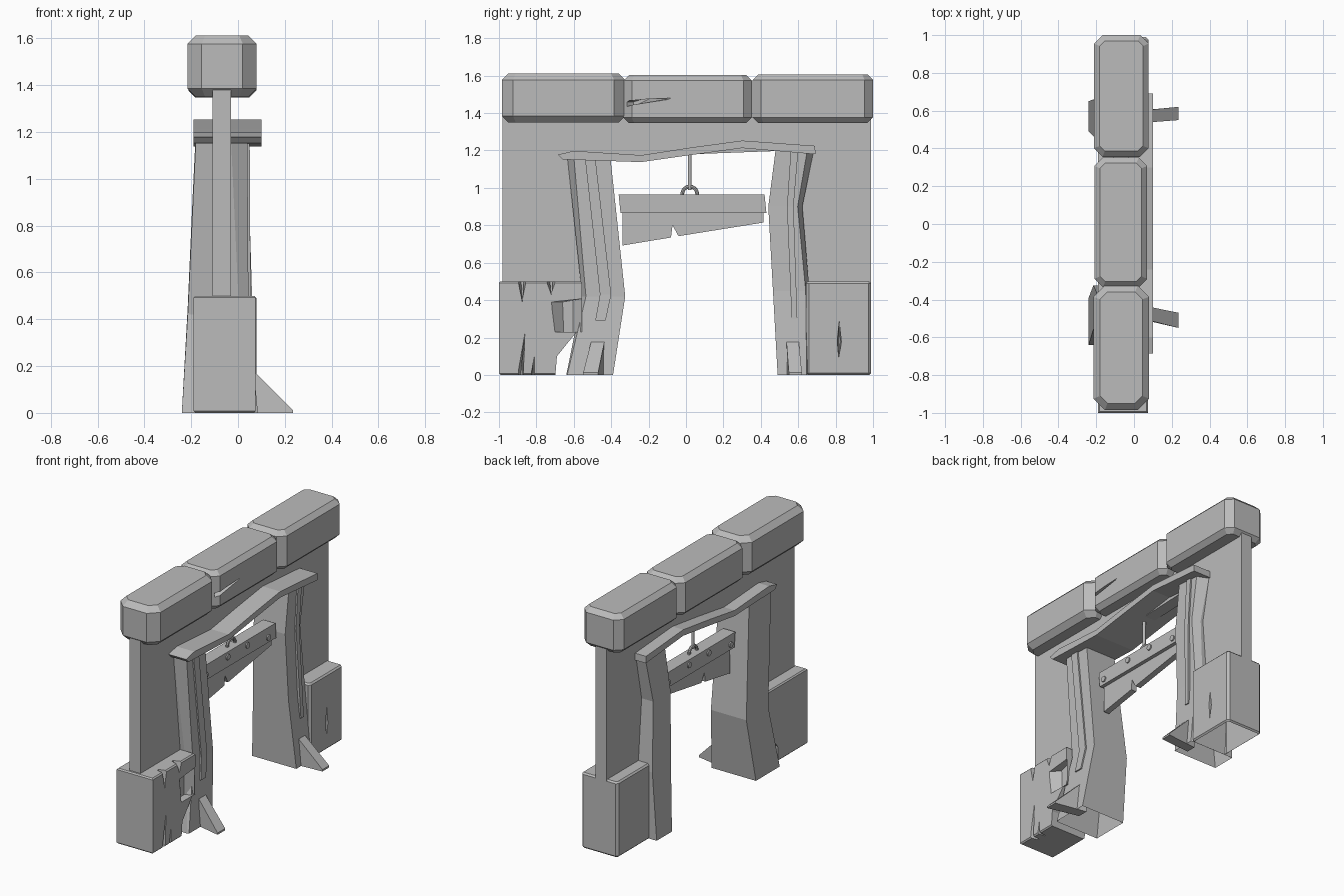
import bpy, bmesh
from mathutils import Matrix, Vector

cube = bpy.data.objects.get("Cube")
if cube:
    bpy.data.objects.remove(cube)

stone = bpy.data.materials.new("stone_grey")
stone.use_nodes = True
GREY = (0.5, 0.5, 0.5, 1)
stone.diffuse_color = GREY
stone.node_tree.nodes["Principled BSDF"].inputs["Base Color"].default_value = GREY


def finish(bm, name, open_bottom=False):
    bmesh.ops.recalc_face_normals(bm, faces=bm.faces)
    if open_bottom:
        bmesh.ops.delete(bm, geom=[f for f in bm.faces if f.normal.z < -0.9
                                   and f.calc_center_median().z < 0.02], context='FACES')
    mesh = bpy.data.meshes.new(name)
    bm.to_mesh(mesh)
    bm.free()
    mesh.materials.append(stone)
    obj = bpy.data.objects.new(name, mesh)
    bpy.context.collection.objects.link(obj)
    return obj


def loft(name, rings, open_bottom=False):
    """Skin equal-length rings of points, capped at both ends."""
    bm = bmesh.new()
    loops = [[bm.verts.new(p) for p in ring] for ring in rings]
    n = len(loops[0])
    for a, b in zip(loops, loops[1:]):
        for i in range(n):
            j = (i + 1) % n
            bm.faces.new((a[i], a[j], b[j], b[i]))
    bm.faces.new(loops[0])
    bm.faces.new(loops[-1])
    return finish(bm, name, open_bottom)


def prism(name, outline, x0, x1):
    """Extrude a (y, z) outline along x."""
    return loft(name, [[(x, y, z) for y, z in outline] for x in (x0, x1)])


def block(name, lo, hi, upright=0.0, rim=0.02):
    """Box with chamfered upright edges, then a chamfered rim."""
    bm = bmesh.new()
    bmesh.ops.create_cube(bm, size=1)
    lo, hi = Vector(lo), Vector(hi)
    for v in bm.verts:
        v.co = Vector(lo[i] + (v.co[i] + 0.5) * (hi[i] - lo[i]) for i in range(3))
    if upright:
        edges = [e for e in bm.edges if abs(e.verts[0].co.z - e.verts[1].co.z) > 0.1]
        bmesh.ops.bevel(bm, geom=edges, offset=upright, segments=1, affect='EDGES')
    edges = [e for e in bm.edges if abs(e.verts[0].co.z - e.verts[1].co.z) < 0.001]
    bmesh.ops.bevel(bm, geom=edges, offset=rim, segments=1, affect='EDGES')
    return finish(bm, name)


def carve(obj, cutters, open_bottom=False):
    """Subtract cutters, then bake the result into the mesh."""
    for c in cutters:
        mod = obj.modifiers.new("cut", 'BOOLEAN')
        mod.operation, mod.solver, mod.object = 'DIFFERENCE', 'EXACT', c
    graph = bpy.context.evaluated_depsgraph_get()
    mesh = bpy.data.meshes.new_from_object(obj.evaluated_get(graph))
    obj.modifiers.clear()
    obj.data = mesh
    for c in cutters:
        bpy.data.objects.remove(c)
    if open_bottom:
        bm = bmesh.new()
        bm.from_mesh(mesh)
        bmesh.ops.delete(bm, geom=[f for f in bm.faces if f.normal.z < -0.9
                                   and f.calc_center_median().z < 0.01], context='FACES')
        bm.to_mesh(mesh)
        bm.free()


def crack(outline, surface):
    """Wedge that narrows with depth behind the +x surface."""
    cy = sum(p[0] for p in outline) / len(outline)
    deep = [(surface - 0.05, cy + (y - cy) * 0.3, z) for y, z in outline]
    cutter = loft("crack_cutter", [deep, [(surface + 0.01, y, z) for y, z in outline]])
    cutter.hide_render = True
    return cutter


def cylinder(name, p0, p1, radius, sides=12):
    bm = bmesh.new()
    p0, p1 = Vector(p0), Vector(p1)
    d = p1 - p0
    spin = d.to_track_quat('Z', 'Y').to_matrix().to_4x4()
    bmesh.ops.create_cone(bm, cap_ends=True, segments=sides, radius1=radius, radius2=radius,
                          depth=d.length, matrix=Matrix.Translation((p0 + p1) / 2) @ spin)
    return finish(bm, name)


# Wall around the doorway
prism("wall", [(-0.98, 0.4), (-0.98, 1.38), (0.99, 1.38), (0.99, 0.4), (0.6, 0.4),
               (0.56, 1.2), (-0.5, 1.16), (-0.46, 0.4)], -0.11, -0.03)

# Coping stones along the top
block("coping_front", (-0.215, -0.985, 1.35), (0.08, -0.325, 1.612), 0.06, 0.035)
middle = block("coping_middle", (-0.21, -0.335, 1.347), (0.07, 0.352, 1.603), 0.045, 0.03)
block("coping_back", (-0.212, 0.356, 1.347), (0.078, 1.0, 1.607), 0.045, 0.03)
carve(middle, [crack([(-0.36, 1.435), (-0.06, 1.48), (-0.2, 1.475), (-0.36, 1.46)], 0.07)])

# Base stones with cracks
base = block("base_front", (-0.19, -1.0, 0), (0.075, -0.555, 0.5), 0.0, 0.008)
chips = [[(-0.9, 0.51), (-0.85, 0.51), (-0.875, 0.39)],
         [(-0.9, -0.01), (-0.87, -0.01), (-0.86, 0.22)],
         [(-0.75, 0.51), (-0.69, 0.51), (-0.72, 0.43)],
         [(-0.83, -0.01), (-0.81, -0.01), (-0.81, 0.1)],
         [(-0.73, 0.39), (-0.54, 0.41), (-0.54, 0.23), (-0.71, 0.23)]]
# Lower inner corner is broken away next to the post
corner = prism("corner_cutter", [(-0.5, 0.23), (-0.585, 0.23), (-0.69, 0.1),
                                 (-0.7, -0.02), (-0.5, -0.02)], -0.3, 0.2)
corner.hide_render = True
carve(base, [crack(c, 0.075) for c in chips] + [corner])
rear = block("base_back", (-0.19, 0.642, 0), (0.078, 0.99, 0.5), 0.015, 0.01)
carve(rear, [crack([(0.815, 0.09), (0.832, 0.18), (0.82, 0.29), (0.808, 0.18)], 0.078)], True)


# Bent posts: rows of z, outer y, inner y, back x, face x, chamfer
def post(name, rows):
    rings = []
    for z, outer, inner, x0, x1, c in rows:
        s = 1 if inner > outer else -1
        rings.append([(x0, outer, z), (x0, inner, z), (x1, inner, z),
                      (x1, outer + s * c, z), (x1 - 2 * c, outer, z)])
    loft(name, rings, open_bottom=True)


post("post_front", [(0, -0.64, -0.39, -0.24, 0.085, 0.005),
                    (0.42, -0.555, -0.325, -0.215, 0.045, 0.02),
                    (1.17, -0.635, -0.405, -0.18, 0.04, 0.035)])
post("post_back", [(0, 0.65, 0.49, -0.24, 0.085, 0.005),
                   (0.45, 0.66, 0.465, -0.215, 0.045, 0.02),
                   (0.9, 0.622, 0.44, -0.195, 0.038, 0.025),
                   (1.21, 0.685, 0.48, -0.18, 0.04, 0.035)])


# Raised strips on the post faces
def strip(name, rows):
    loft(name, [[(0.0, a, z), (0.0, b, z), (x, b, z), (x, a, z)] for z, a, b, x in rows])


strip("strip_front", [(0.29, -0.485, -0.43, 0.066), (0.43, -0.46, -0.4, 0.054),
                      (1.16, -0.54, -0.485, 0.05)])
strip("strip_back", [(0.3, 0.565, 0.595, 0.066), (0.9, 0.54, 0.575, 0.048),
                     (1.2, 0.56, 0.6, 0.05)])

# Sloping foot braces: root y range, toe y range
for name, root, toe in (("brace_front", (-0.5, -0.43), (-0.55, -0.47)),
                        ("brace_back", (0.535, 0.6), (0.55, 0.62))):
    loft(name, [[(0.02, y0, 0), (0.235, y1, 0), (0.235, y1, 0.012), (0.04, y0, 0.205),
                 (0.02, y0, 0.205)] for y0, y1 in zip(root, toe)])

# Crooked lintel plank
prism("lintel", [(-0.685, 1.178), (-0.6, 1.198), (-0.24, 1.175), (0.02, 1.215),
                 (0.3, 1.253), (0.69, 1.225), (0.692, 1.18), (0.3, 1.213),
                 (0.02, 1.175), (-0.24, 1.138), (-0.66, 1.152)], -0.19, 0.1)

# Hanging sign
prism("sign_board", [(-0.36, 0.965), (0.42, 0.965), (0.43, 0.865), (-0.35, 0.865)], -0.11, -0.02)
prism("sign_plank", [(-0.34, 0.88), (0.415, 0.88), (0.415, 0.815), (-0.04, 0.742),
                     (-0.072, 0.8), (-0.08, 0.735), (-0.34, 0.692)], -0.085, -0.045)
for i, (y, z) in enumerate([(-0.31, 0.9), (-0.08, 0.932), (0.125, 0.932), (0.345, 0.9)]):
    cylinder(f"bolt_{i + 1}", (-0.118, y, z), (-0.012, y, z), 0.019)
cylinder("hanger_rod", (-0.065, 0.02, 0.99), (-0.065, 0.02, 1.2), 0.01)
bpy.ops.mesh.primitive_torus_add(major_radius=0.04, minor_radius=0.01, major_segments=20,
                                 minor_segments=8, location=(-0.065, 0.02, 0.967),
                                 rotation=(0, 1.5708, 0))
ring = bpy.context.object
ring.name = "hanger_ring"
ring.data.materials.append(stone)
bpy.ops.object.shade_smooth_by_angle()
